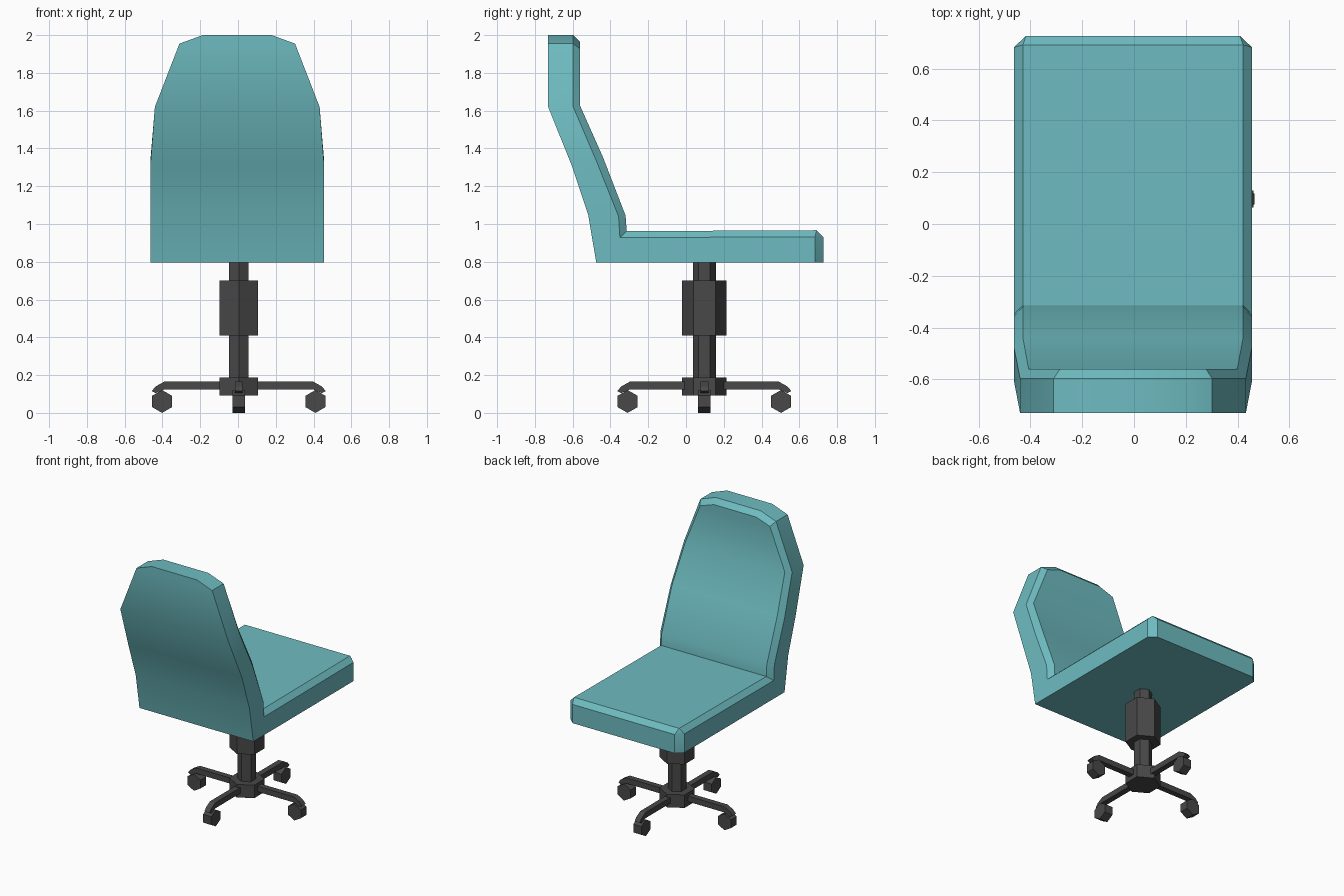
import bpy, bmesh, math
from mathutils import Matrix

if "Cube" in bpy.data.objects:
    bpy.data.objects.remove(bpy.data.objects["Cube"])


def material(name, rgb):
    m = bpy.data.materials.new(name)
    m.diffuse_color = (*rgb, 1)
    m.use_nodes = True
    m.node_tree.nodes["Principled BSDF"].inputs["Base Color"].default_value = m.diffuse_color
    return m


TEAL = material("teal fabric", (0.155, 0.50, 0.53))
GREY = material("dark grey metal", (0.065, 0.065, 0.065))
CX, CY = 0.004, 0.097  # axis of the swivel column


def finish(bm, name, mat):
    bmesh.ops.recalc_face_normals(bm, faces=bm.faces)
    me = bpy.data.meshes.new(name)
    bm.to_mesh(me)
    bm.free()
    me.materials.append(mat)
    ob = bpy.data.objects.new(name, me)
    bpy.context.collection.objects.link(ob)
    return ob


def extrude_x(name, pts, width, mat):
    """Prism with a (y, z) profile, centred across x."""
    bm = bmesh.new()
    a, b = [[bm.verts.new((x, y, z)) for y, z in pts] for x in (-width / 2, width / 2)]
    bm.faces.new(a)
    bm.faces.new(b)
    for i in range(len(pts)):
        j = (i + 1) % len(pts)
        bm.faces.new((a[i], a[j], b[j], b[i]))
    return finish(bm, name, mat)


def hexagon(r):
    """Hexagon points with a corner on the second axis."""
    return [(r * math.sin(k * math.pi / 3), r * math.cos(k * math.pi / 3)) for k in range(6)]


# Seat and backrest: one padded strip from the seat front to the backrest top.
# Each station: outer (y, z), rim (y, z), inner (y, z), outer half width, inner half width
stations = [
    ((0.727, 0.795), (0.727, 0.932), (0.692, 0.967), 0.413, 0.425),
    ((0.682, 0.795), (0.682, 0.932), (0.692, 0.967), 0.460, 0.425),
    ((-0.475, 0.795), (-0.350, 0.928), (-0.314, 0.962), 0.460, 0.425),
    ((-0.518, 1.050), (-0.357, 1.040), (-0.320, 1.045), 0.460, 0.425),
    ((-0.605, 1.310), (-0.475, 1.335), (-0.440, 1.355), 0.460, 0.425),
    ((-0.730, 1.620), (-0.597, 1.620), (-0.560, 1.625), 0.436, 0.403),
    ((-0.730, 1.955), (-0.597, 1.955), (-0.560, 1.927), 0.306, 0.282),
    ((-0.730, 2.000), (-0.597, 2.000), (-0.560, 1.965), 0.182, 0.170),
]
bm = bmesh.new()
rings = []
for outer, rim, inner, wo, wi in stations:
    ring = [(-wo, *outer), (wo, *outer), (wo, *rim), (wi, *inner), (-wi, *inner), (-wo, *rim)]
    rings.append([bm.verts.new((x - 0.004, y, z)) for x, y, z in ring])
for a, b in zip(rings, rings[1:]):
    for i in range(6):
        j = (i + 1) % 6
        bm.faces.new((a[i], a[j], b[j], b[i]))
for r in (rings[0], rings[-1]):
    bm.faces.new((r[0], r[1], r[2], r[5]))
    bm.faces.new((r[5], r[2], r[3], r[4]))
bmesh.ops.remove_doubles(bm, verts=bm.verts, dist=0.0005)
seat = finish(bm, "seat_and_backrest", TEAL)
bpy.context.view_layer.objects.active = seat
seat.select_set(True)
bpy.ops.object.shade_smooth_by_angle(angle=math.radians(30))
seat.select_set(False)


# Hexagonal column parts
def hex_post(name, r, z0, z1):
    bm = bmesh.new()
    lo, hi = [[bm.verts.new((CX + x, CY + y, z)) for x, y in hexagon(r)] for z in (z0, z1)]
    bm.faces.new(lo)
    bm.faces.new(hi)
    for i in range(6):
        j = (i + 1) % 6
        bm.faces.new((lo[i], lo[j], hi[j], hi[i]))
    finish(bm, name, GREY)


hex_post("gas_lift_shaft", 0.061, 0.12, 0.797)
hex_post("gas_lift_sleeve", 0.117, 0.41, 0.70)
hex_post("base_hub", 0.117, 0.092, 0.187)

# Four base legs with hexagonal casters
leg = [(0.05, 0.165), (0.395, 0.165), (0.440, 0.140), (0.461, 0.115),
       (0.440, 0.105), (0.395, 0.124), (0.05, 0.124)]
wheel = [(0.406 + y, 0.0605 + z) for y, z in hexagon(0.0605)]
for k in range(4):
    place = Matrix.Translation((CX, CY, 0)) @ Matrix.Rotation(k * math.pi / 2, 4, 'Z')
    for name, pts, width in (("base_leg", leg, 0.042), ("caster_wheel", wheel, 0.065)):
        extrude_x(f"{name}_{k + 1}", pts, width, GREY).data.transform(place)
